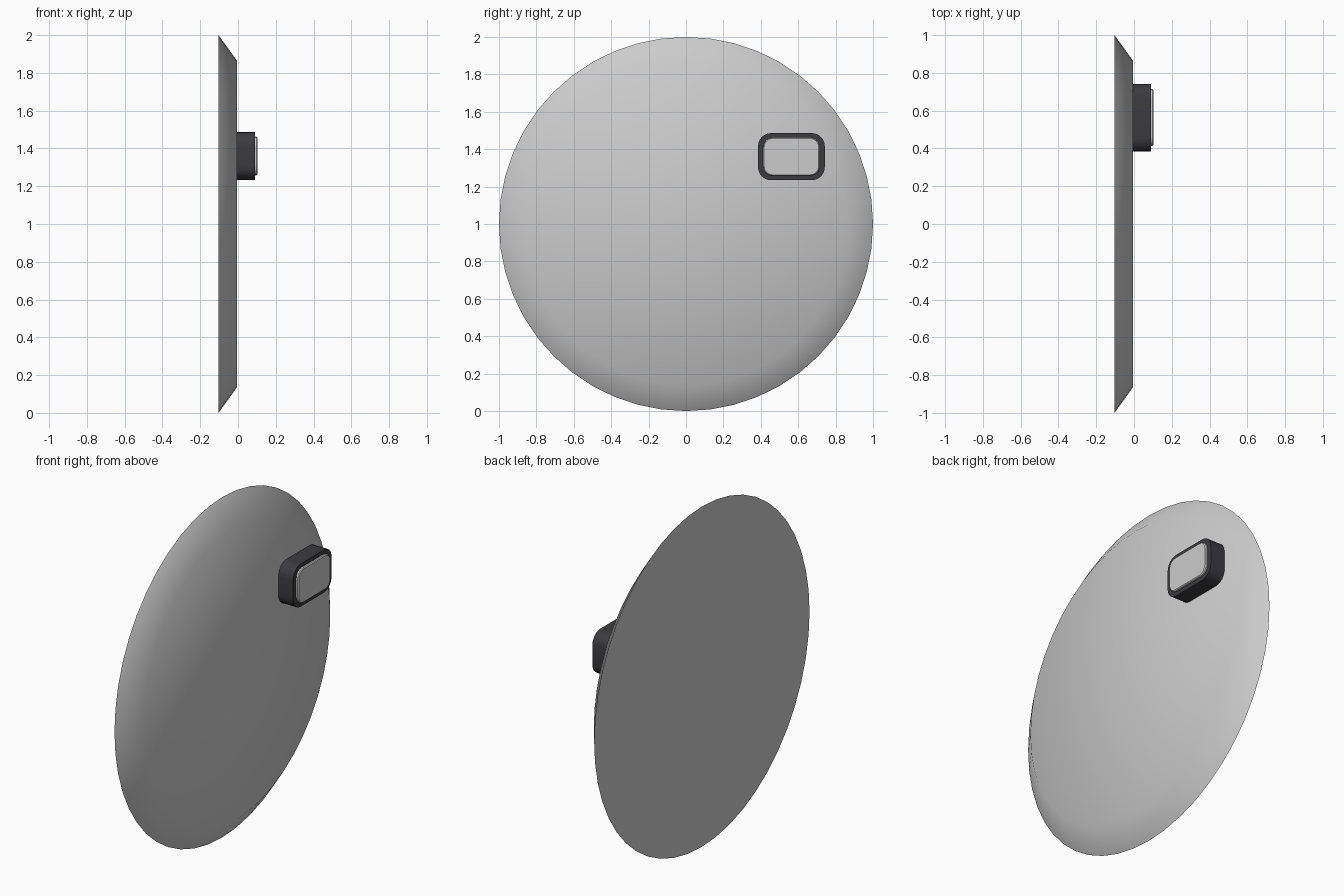
import bpy, bmesh, math

if "Cube" in bpy.data.objects:
    bpy.data.objects.remove(bpy.data.objects["Cube"])


def make_object(name, bm, color=None, angle=30):
    bmesh.ops.recalc_face_normals(bm, faces=bm.faces[:])
    mesh = bpy.data.meshes.new(name)
    bm.to_mesh(mesh)
    bm.free()
    obj = bpy.data.objects.new(name, mesh)
    bpy.context.collection.objects.link(obj)
    if color:
        mat = bpy.data.materials.new(name + "_material")
        mat.diffuse_color = color
        mat.use_nodes = True
        mat.node_tree.nodes["Principled BSDF"].inputs["Base Color"].default_value = mat.diffuse_color
        mesh.materials.append(mat)
    bpy.ops.object.select_all(action='DESELECT')
    obj.select_set(True)
    bpy.context.view_layer.objects.active = obj
    bpy.ops.object.shade_smooth_by_angle(angle=math.radians(angle))
    return obj


def rounded_rect(y0, y1, z0, z1, r, inset=0.0, steps=6):
    # outline in the YZ plane, counter-clockwise
    corners = [(y1 - r, z1 - r, 0), (y0 + r, z1 - r, 90),
               (y0 + r, z0 + r, 180), (y1 - r, z0 + r, 270)]
    pts = []
    for cy, cz, start in corners:
        for i in range(steps + 1):
            a = math.radians(start + 90 * i / steps)
            pts.append((cy + (r - inset) * math.cos(a),
                        cz + (r - inset) * math.sin(a)))
    return pts


def circle(r, n=48):
    return [(r * math.cos(2 * math.pi * i / n), 1 + r * math.sin(2 * math.pi * i / n))
            for i in range(n)]


def loft(sections):
    # sections: list of (x, outline); joined by quads and capped at both ends
    bm = bmesh.new()
    rings = [[bm.verts.new((x, y, z)) for y, z in pts] for x, pts in sections]
    n = len(rings[0])
    for a, b in zip(rings, rings[1:]):
        for i in range(n):
            j = (i + 1) % n
            bm.faces.new((a[i], a[j], b[j], b[i]))
    bm.faces.new(rings[0][::-1])
    front = bm.faces.new(rings[-1])
    return bm, front


# Bevelled disc, with a softly shaded front and a crisp back edge
bm, front = loft([(-0.103, circle(1.0)), (-0.006, circle(0.865))])
bmesh.ops.poke(bm, faces=[front])
make_object("disc", bm, angle=60)

# Dark rounded housing
bounds = (0.385, 0.742, 1.234, 1.486)
bm, _ = loft([(-0.006, rounded_rect(*bounds, 0.07)),
              (0.089, rounded_rect(*bounds, 0.07))])
make_object("housing", bm, (0.045, 0.045, 0.05, 1))

# Raised window with a small chamfered rim
bounds = (0.413, 0.714, 1.258, 1.462)
bm, _ = loft([(0.08, rounded_rect(*bounds, 0.05)),
              (0.098, rounded_rect(*bounds, 0.05)),
              (0.103, rounded_rect(*bounds, 0.05, 0.005))])
make_object("window", bm)
